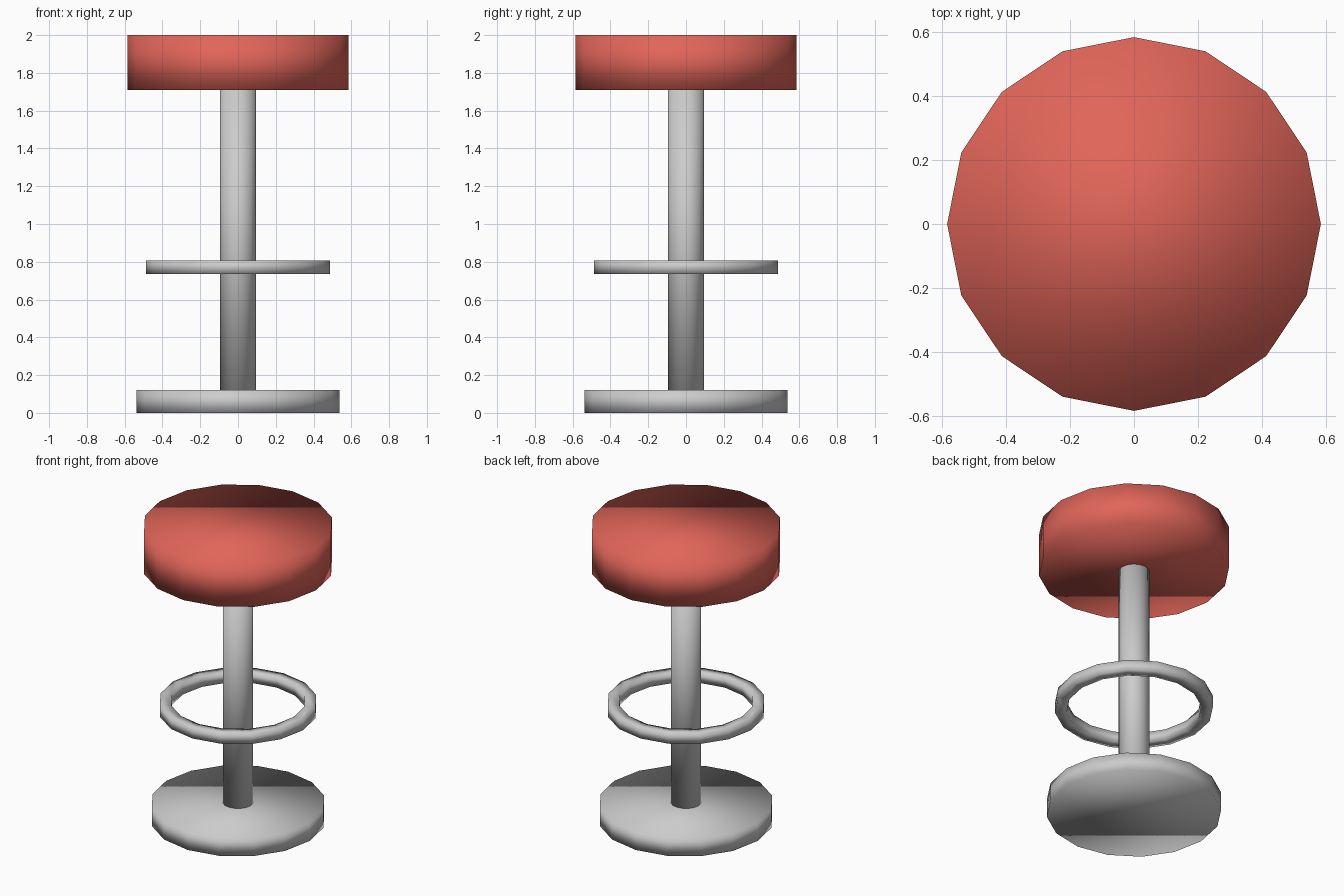
import bpy, bmesh
from math import cos, sin, tau

if "Cube" in bpy.data.objects:
    bpy.data.objects.remove(bpy.data.objects["Cube"])

SIDES = 16
red = bpy.data.materials.new("red_padding")
red.diffuse_color = (0.75, 0.13, 0.1, 1)
red.use_nodes = True
red.node_tree.nodes["Principled BSDF"].inputs["Base Color"].default_value = red.diffuse_color


def finish(name, bm, material=None):
    bmesh.ops.recalc_face_normals(bm, faces=bm.faces)
    for f in bm.faces:
        f.smooth = True          # soft shading across the low-poly edges
    mesh = bpy.data.meshes.new(name)
    bm.to_mesh(mesh)
    bm.free()
    if material:
        mesh.materials.append(material)
    obj = bpy.data.objects.new(name, mesh)
    bpy.context.collection.objects.link(obj)
    return obj


def loop(bm, r, z):
    return [bm.verts.new((r * cos(tau * i / SIDES), r * sin(tau * i / SIDES), z))
            for i in range(SIDES)]


def bridge(bm, a, b):
    for i in range(SIDES):
        j = (i + 1) % SIDES
        bm.faces.new((a[i], a[j], b[j], b[i]))


def disc(name, r, z0, z1, material=None):
    bm = bmesh.new()
    low, high = loop(bm, r, z0), loop(bm, r, z1)
    bridge(bm, low, high)
    bm.faces.new(low)
    bm.faces.new(high)
    return finish(name, bm, material)


def square_ring(name, r_in, r_out, z0, z1):
    bm = bmesh.new()
    section = [(r_in, z0), (r_out, z0), (r_out, z1), (r_in, z1)]
    loops = [loop(bm, r, z) for r, z in section]
    for k in range(4):
        bridge(bm, loops[k], loops[(k + 1) % 4])
    return finish(name, bm)


# Floor plate, post, foot rest and padded seat
disc("base", 0.537, 0.0, 0.12)
disc("post", 0.095, 0.12, 1.71)
square_ring("foot_ring", 0.415, 0.487, 0.736, 0.806)
disc("seat", 0.585, 1.71, 2.0, red)
